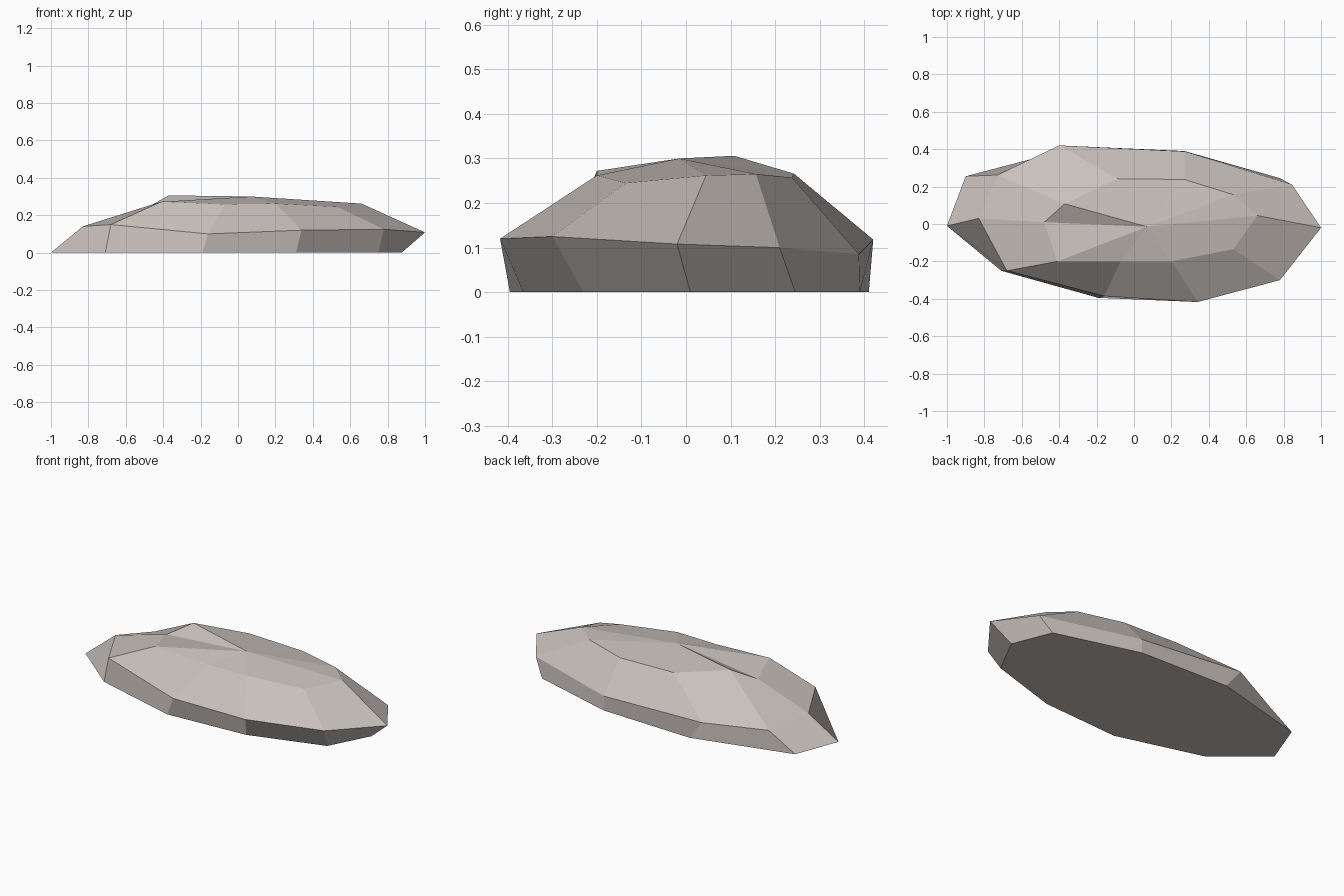
import bpy
import bmesh

default_cube = bpy.data.objects.get("Cube")
if default_cube:
    bpy.data.objects.remove(default_cube, do_unlink=True)


def make_material(name, colour):
    material = bpy.data.materials.new(name)
    material.use_nodes = True
    material.diffuse_color = colour
    shader = material.node_tree.nodes["Principled BSDF"]
    shader.inputs["Base Color"].default_value = colour
    shader.inputs["Roughness"].default_value = 0.9
    return material


def add_ring(bm, points):
    return [bm.verts.new(point) for point in points]


def bridge_rings(bm, lower, upper):
    """Join two rings of equal length with a band of faces."""
    count = len(lower)
    for i in range(count):
        j = (i + 1) % count
        bm.faces.new((lower[i], lower[j], upper[j], upper[i]))


def close_with_fan(bm, ring, apex):
    for i, corner in enumerate(ring):
        bm.faces.new((corner, ring[(i + 1) % len(ring)], apex))


# Ground outline, anticlockwise from the pointed end
ground_outline = [
    (-1, -.01), (-.71, -.25), (-.19, -.395), (.31, -.365), (.75, -.23),
    (.875, .01), (.78, .245), (.27, .39), (-.31, .41), (-.9, .255),
]
# Widest ring, where the steep sides meet the slopes
shoulder = [
    (-.83, .03, .14), (-.68, -.25, .15), (-.16, -.385, .1),
    (.34, -.417, .12), (.78, -.3, .125), (1, -.02, .108),
    (.845, .21, .1), (.27, .388, .085), (-.4, .42, .118),
    (-.73, .262, .1),
]
# Rim of the shallow top
crown = [
    (-.48, .01, .245), (-.41, -.2, .272), (-.07, -.2, .258),
    (.2, -.2, .262), (.53, -.135, .245), (.66, .045, .262),
    (.53, .157, .265), (.27, .238, .257), (-.09, .242, .266),
    (-.37, .108, .306),
]
peak = (.07, -.015, .3)

# Flat-faceted rock
bm = bmesh.new()
base_ring = add_ring(bm, [(x, y, 0) for x, y in ground_outline])
shoulder_ring = add_ring(bm, shoulder)
crown_ring = add_ring(bm, crown)
bridge_rings(bm, base_ring, shoulder_ring)
bridge_rings(bm, shoulder_ring, crown_ring)
close_with_fan(bm, crown_ring, bm.verts.new(peak))
bm.faces.new(list(reversed(base_ring)))
bmesh.ops.recalc_face_normals(bm, faces=bm.faces[:])

mesh = bpy.data.meshes.new("flat_rock")
bm.to_mesh(mesh)
bm.free()
mesh.materials.append(make_material("warm grey stone", (.58, .53, .5, 1)))
rock = bpy.data.objects.new("flat_rock", mesh)
bpy.context.collection.objects.link(rock)
